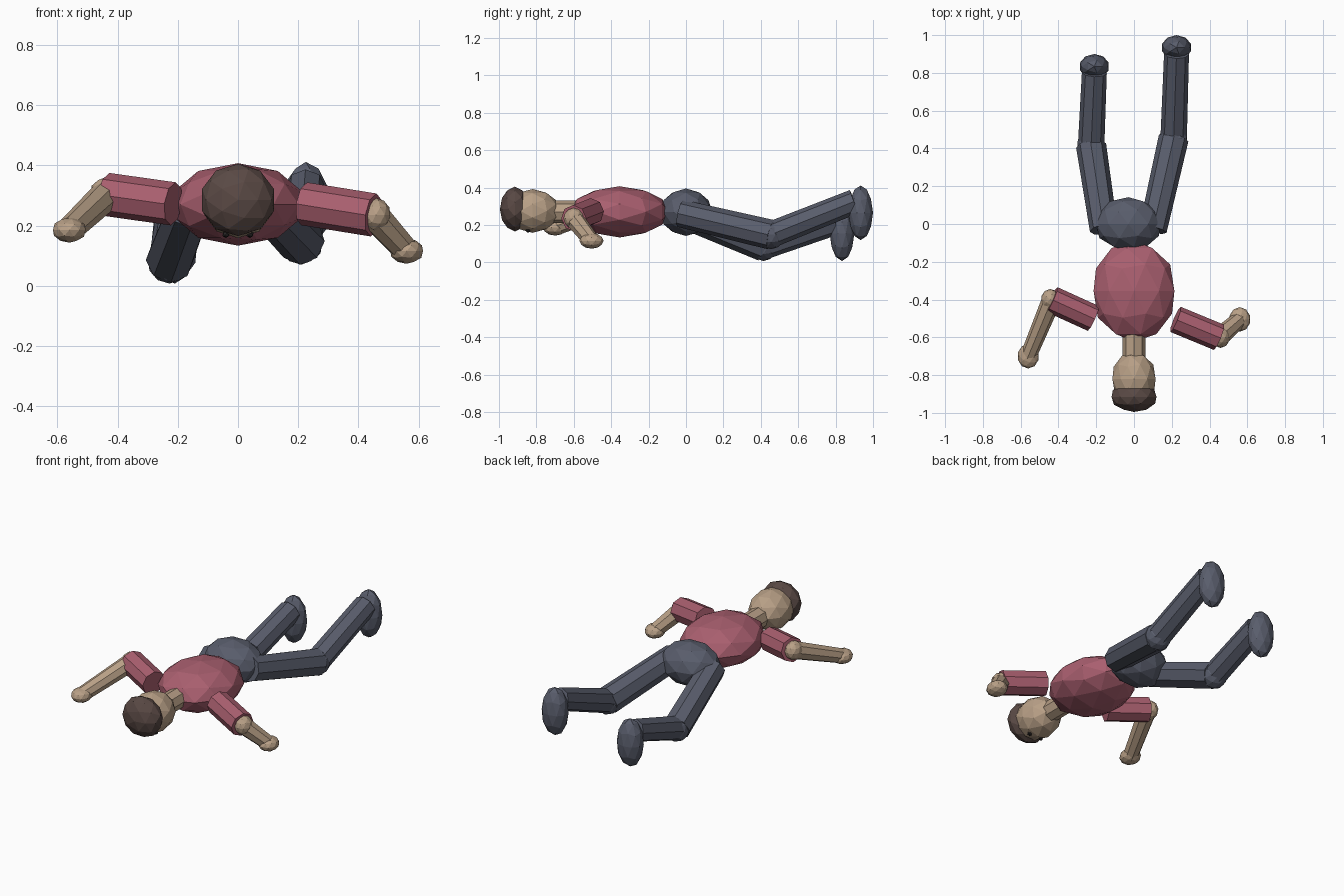
import bpy
import math
from mathutils import Vector

cube = bpy.data.objects.get("Cube")
if cube:
    bpy.data.objects.remove(cube, do_unlink=True)


def material(name, colour):
    mat = bpy.data.materials.new(name)
    mat.use_nodes = True
    mat.diffuse_color = (*colour, 1)
    mat.node_tree.nodes["Principled BSDF"].inputs["Base Color"].default_value = (*colour, 1)
    return mat


SHIRT = material("rose shirt", (0.40, 0.115, 0.16))
TROUSERS = material("slate trousers", (0.10, 0.11, 0.15))
SKIN = material("tan skin", (0.48, 0.35, 0.24))
HAIR = material("brown hair", (0.10, 0.066, 0.058))
EYE = material("dark eyes", (0.02, 0.018, 0.018))


def finish(name, mat):
    obj = bpy.context.object
    obj.name = name
    obj.data.materials.append(mat)
    return obj


def ball(name, centre, radii, mat, lying=False, detail=2):
    """Faceted ellipsoid; radii are along world x, y, z. Lying turns its pole along the body."""
    rx, ry, rz = radii
    bpy.ops.mesh.primitive_ico_sphere_add(subdivisions=detail, radius=1, location=centre)
    obj = finish(name, mat)
    if lying:
        obj.rotation_euler.x = math.pi / 2
        obj.scale = (rx, rz, ry)
    else:
        obj.scale = radii
    return obj


def limb(name, start, end, r_start, r_end, mat, sides=8):
    """Tapered prism between two points."""
    a, b = Vector(start), Vector(end)
    bpy.ops.mesh.primitive_cone_add(vertices=sides, radius1=r_start, radius2=r_end,
                                    depth=(b - a).length, location=(a + b) / 2)
    obj = finish(name, mat)
    obj.rotation_euler = (b - a).to_track_quat("Z", "Y").to_euler()
    return obj


# Trunk, lying face down with the head towards the front
ball("torso", (0, -0.355, 0.27), (0.225, 0.268, 0.137), SHIRT, True)
ball("pelvis", (-0.03, 0, 0.268), (0.18, 0.142, 0.127), TROUSERS, True)

# Head
limb("neck", (0, -0.55, 0.27), (0, -0.75, 0.27), 0.06, 0.06, SKIN)
ball("head", (0, -0.82, 0.275), (0.12, 0.145, 0.117), SKIN, True)
ball("hair", (0, -0.915, 0.285), (0.125, 0.08, 0.12), HAIR, True)
for side, x in (("left", 0.04), ("right", -0.04)):
    ball(side + "_eye", (x, -0.845, 0.171), (0.013, 0.013, 0.013), EYE, detail=1)

# Arms: shoulder, elbow, hand
arms = {
    "left": ((0.22, -0.505, 0.272), (0.45, -0.6, 0.235), (0.56, -0.505, 0.115)),
    "right": ((-0.215, -0.5, 0.272), (-0.435, -0.4, 0.303), (-0.56, -0.7, 0.185)),
}
for side, (shoulder, elbow, hand) in arms.items():
    limb(side + "_sleeve", shoulder, elbow, 0.072, 0.072, SHIRT)
    ball(side + "_elbow", Vector(elbow) + Vector((math.copysign(0.008, elbow[0]), 0, 0)),
         (0.05, 0.056, 0.056), SKIN)
    limb(side + "_forearm", elbow, hand, 0.052, 0.043, SKIN)
    ball(side + "_hand", hand, (0.057, 0.065, 0.042), SKIN)

# Legs: hip, knee, ankle
legs = {
    "left": ((0.1, -0.03, 0.262), (0.21, 0.455, 0.148), (0.225, 0.9, 0.325)),
    "right": ((-0.16, -0.03, 0.262), (-0.227, 0.415, 0.085), (-0.21, 0.8, 0.213)),
}
for side, (hip, knee, ankle) in legs.items():
    limb(side + "_thigh", hip, knee, 0.074, 0.08, TROUSERS)
    ball(side + "_knee", knee, (0.075, 0.075, 0.078), TROUSERS)
    limb(side + "_shin", knee, ankle, 0.07, 0.066, TROUSERS)
    ball(side + "_foot", Vector(ankle) + Vector((0, 0.034, -0.06)),
         (0.08, 0.066, 0.146), TROUSERS)
